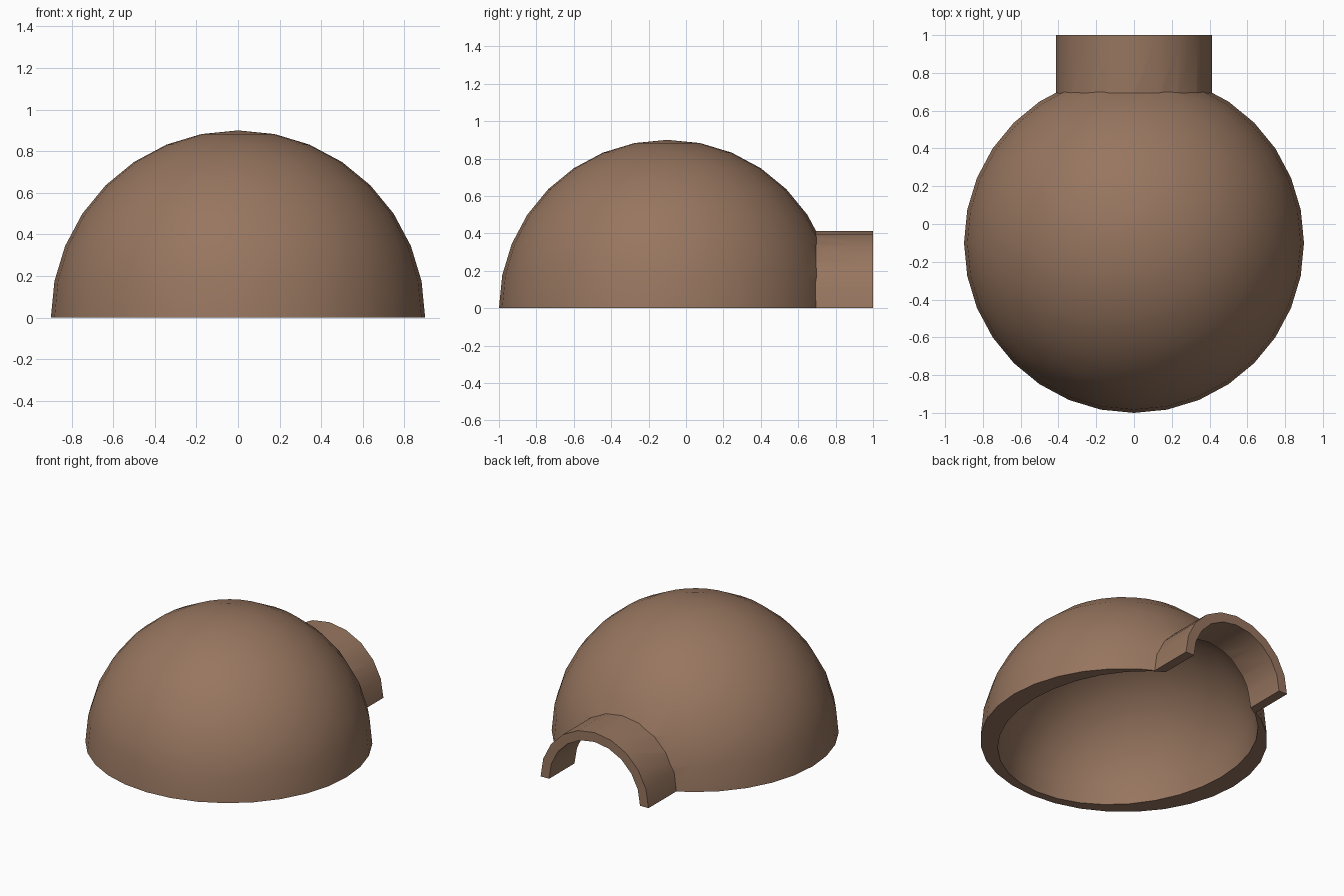
import bpy, math

if "Cube" in bpy.data.objects:
    bpy.data.objects.remove(bpy.data.objects["Cube"])

clay = bpy.data.materials.new("brown_clay")
clay.diffuse_color = (0.31, 0.18, 0.115, 1)
clay.use_nodes = True
clay.node_tree.nodes["Principled BSDF"].inputs["Base Color"].default_value = clay.diffuse_color


def dome(name, radii, y):
    bpy.ops.mesh.primitive_uv_sphere_add(segments=32, ring_count=16, radius=1,
                                         location=(0, y, 0), scale=radii)
    bpy.context.object.name = name
    return bpy.context.object


def tube(name, r, y0, y1):
    bpy.ops.mesh.primitive_cylinder_add(vertices=20, radius=r, depth=y1 - y0,
                                        location=(0, (y0 + y1) / 2, 0),
                                        rotation=(math.pi / 2, 0, 0))
    bpy.context.object.name = name
    return bpy.context.object


def combine(target, other, operation):
    mod = target.modifiers.new(operation.lower(), 'BOOLEAN')
    mod.operation, mod.object, mod.solver = operation, other, 'EXACT'
    bpy.context.view_layer.objects.active = target
    bpy.ops.object.modifier_apply(modifier=mod.name)
    bpy.data.objects.remove(other)


# outer dome with entrance tunnel
shelter = dome("dome_shelter", (0.9, 0.9, 0.9), -0.1)
combine(shelter, tube("entrance", 0.413, 0.3, 1.0), 'UNION')

# hollow room and passage
combine(shelter, dome("room", (0.765, 0.885, 0.765), -0.06), 'DIFFERENCE')
combine(shelter, tube("passage", 0.348, 0.2, 1.2), 'DIFFERENCE')

# open underside
bpy.ops.mesh.primitive_cube_add(size=4, location=(0, 0, -2))
combine(shelter, bpy.context.object, 'DIFFERENCE')

shelter.data.materials.clear()
shelter.data.materials.append(clay)
for p in shelter.data.polygons:
    p.material_index = 0
bpy.ops.object.select_all(action='DESELECT')
shelter.select_set(True)
bpy.context.view_layer.objects.active = shelter
bpy.ops.object.shade_smooth_by_angle(angle=math.radians(30))
